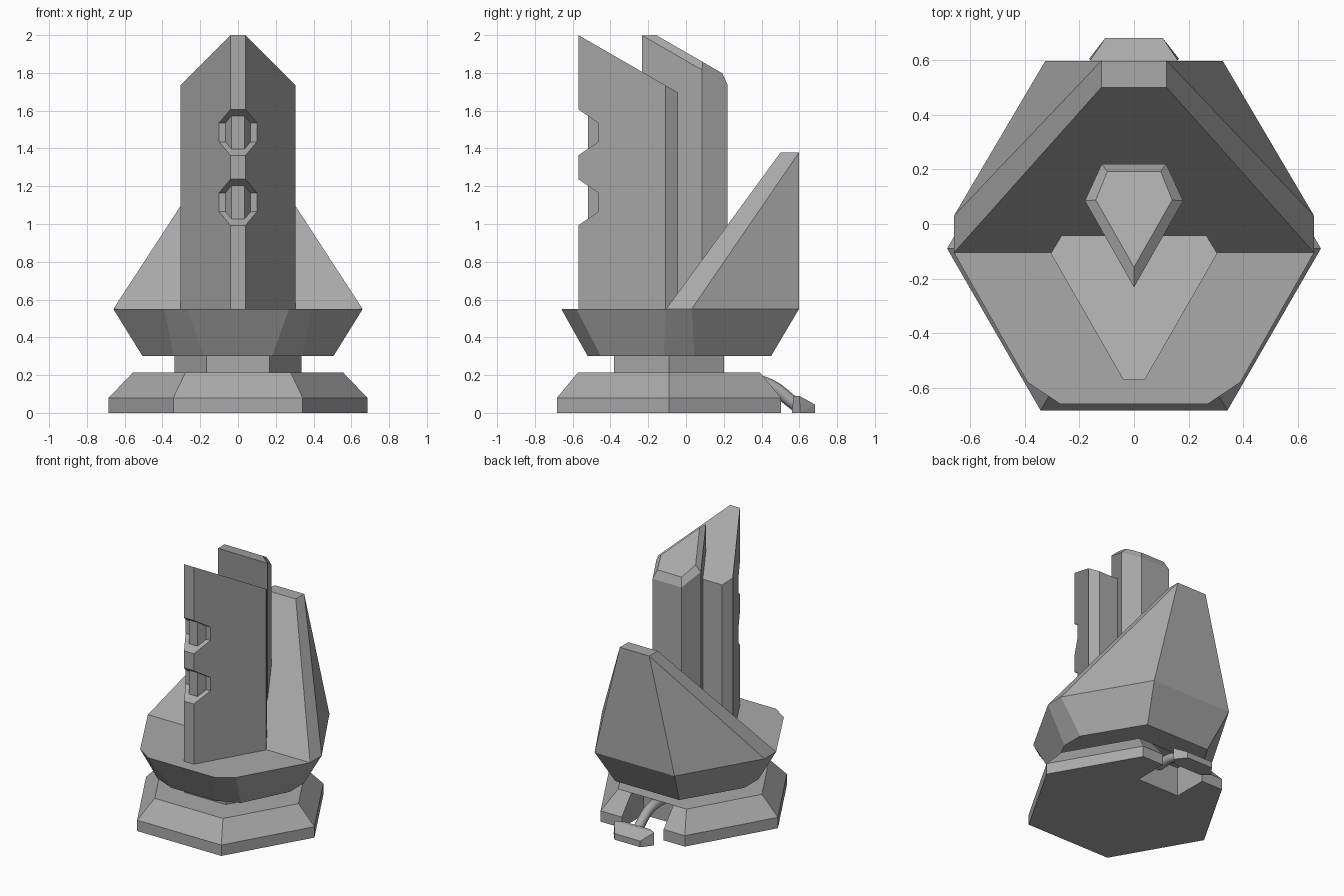
import bpy, bmesh, math
from mathutils import Vector

if "Cube" in bpy.data.objects:
    bpy.data.objects.remove(bpy.data.objects["Cube"])

grey = bpy.data.materials.new("stone grey")
grey.diffuse_color = (0.4, 0.4, 0.4, 1)
grey.use_nodes = True
grey.node_tree.nodes["Principled BSDF"].inputs["Base Color"].default_value = grey.diffuse_color


def finish(name, bm):
    bmesh.ops.recalc_face_normals(bm, faces=bm.faces)
    me = bpy.data.meshes.new(name)
    bm.to_mesh(me)
    bm.free()
    me.materials.append(grey)
    ob = bpy.data.objects.new(name, me)
    bpy.context.collection.objects.link(ob)
    return ob


def loft(name, rings):
    """Skin between rings of equal length and cap both ends."""
    bm = bmesh.new()
    vs = [[bm.verts.new(p) for p in r] for r in rings]
    n = len(vs[0])
    for a, b in zip(vs, vs[1:]):
        for i in range(n):
            j = (i + 1) % n
            bm.faces.new((a[i], a[j], b[j], b[i]))
    bm.faces.new(vs[0][::-1])
    bm.faces.new(vs[-1])
    return finish(name, bm)


def hull(name, pts):
    bm = bmesh.new()
    for p in pts:
        bm.verts.new(p)
    bmesh.ops.convex_hull(bm, input=bm.verts)
    bmesh.ops.dissolve_limit(bm, angle_limit=0.01, verts=bm.verts, edges=bm.edges)
    return finish(name, bm)


def mirror(half):
    """Right-hand outline, front to back, closed by its mirror image."""
    return half + [(-x, y) for x, y in reversed(half) if x]


def ring(outline, z):
    """Outline at height z, where z is a number or a function of y."""
    return [(x, y, z(y) if callable(z) else z) for x, y in outline]


def hexagon(r, cy=-0.09):
    return [(r * math.cos(i * math.pi / 3), cy + r * math.sin(i * math.pi / 3))
            for i in range(6)]


def cut(ob, cutter):
    m = ob.modifiers.new("cut", 'BOOLEAN')
    m.operation = 'DIFFERENCE'
    m.solver = 'EXACT'
    m.object = cutter
    cutter.hide_render = True
    cutter.hide_set(True)


# Hexagonal foot with a bevelled rim and a slot at the back
foot = loft("foot", [ring(hexagon(0.685), 0), ring(hexagon(0.685), 0.08),
                     ring(hexagon(0.555), 0.215)])
slot = [(0.17, 0.25), (0.17, 0.8), (-0.17, 0.8), (-0.17, 0.25)]
cut(foot, loft("slot_cutter", [ring(slot, -0.1), ring(slot, 0.214)]))

# Neck
loft("neck", [ring(hexagon(0.335), 0.2), ring(hexagon(0.335), 0.31)])

# Flared deck with clipped front corners
low = mirror([(0.18, -0.52), (0.34, -0.45), (0.505, -0.12), (0.505, 0.045), (0.26, 0.45)])
high = mirror([(0.27, -0.66), (0.39, -0.58), (0.66, -0.105), (0.66, 0.03), (0.325, 0.598)])
loft("deck", [ring(low, 0.3), ring(high, 0.55)])

# Leaning back wall
wall_low = mirror([(0.66, -0.105), (0.66, 0.03), (0.325, 0.598)])
wall_top = mirror([(0.12, 0.5), (0.12, 0.598)])
hull("back_wall", ring(wall_low, 0.55) + ring(wall_top, 1.378))

# Front tower, roof sloping down to the back
blade = mirror([(0.04, -0.57), (0.305, -0.108), (0.265, -0.042)])
tower = loft("front_tower", [ring(blade, 0.54),
                             ring(blade, lambda y: 2.0 - 0.577 * (y + 0.57))])

# Window recesses in the tower's front edge, with the core showing inside
core = mirror([(0.035, -0.52), (0.068, -0.463)])
for i, z in enumerate((1.115, 1.485)):
    prof = [(-0.64, 0.17), (-0.465, 0.05), (-0.465, -0.05), (-0.64, -0.17)]
    cutter = loft("window_cutter_%d" % i,
                  [[(x, y, z + h) for y, h in prof] for x in (-0.4, 0.4)])
    cut(tower, cutter)
    loft("window_core_%d" % i, [ring(core, z - 0.088), ring(core, z + 0.088)])

# Kite-shaped rear tower with a bevelled sloping roof
kite = mirror([(0, -0.232), (0.18, 0.085), (0.118, 0.22)])
kite_in = mirror([(0, -0.158), (0.14, 0.088), (0.098, 0.192)])
loft("rear_tower", [ring(kite, 0.54),
                    ring(kite, lambda y: 2.0 - 0.577 * (y + 0.235)),
                    ring(kite_in, lambda y: 2.0 - 0.577 * (y + 0.158))])

# Plug lying behind the slot
plug_low = mirror([(0.11, 0.56), (0.165, 0.605), (0.105, 0.682)])
plug_top = mirror([(0.11, 0.57), (0.16, 0.6)])
hull("plug", ring(plug_low, 0) + ring(plug_low[2:4], 0.045) + ring(plug_top, 0.09))

# Cable from the slot down to the plug
cu = bpy.data.curves.new("cable", 'CURVE')
cu.dimensions = '3D'
cu.bevel_depth = 0.035
cu.bevel_resolution = 2
cu.resolution_u = 6
cu.use_fill_caps = True
sp = cu.splines.new('BEZIER')
path = [(0, 0.24, 0.17), (0, 0.42, 0.155), (0, 0.58, 0.045)]
sp.bezier_points.add(len(path) - 1)
for bp, p in zip(sp.bezier_points, path):
    bp.co = p
    bp.handle_left_type = bp.handle_right_type = 'AUTO'
cu.materials.append(grey)
cable = bpy.data.objects.new("cable", cu)
bpy.context.collection.objects.link(cable)
